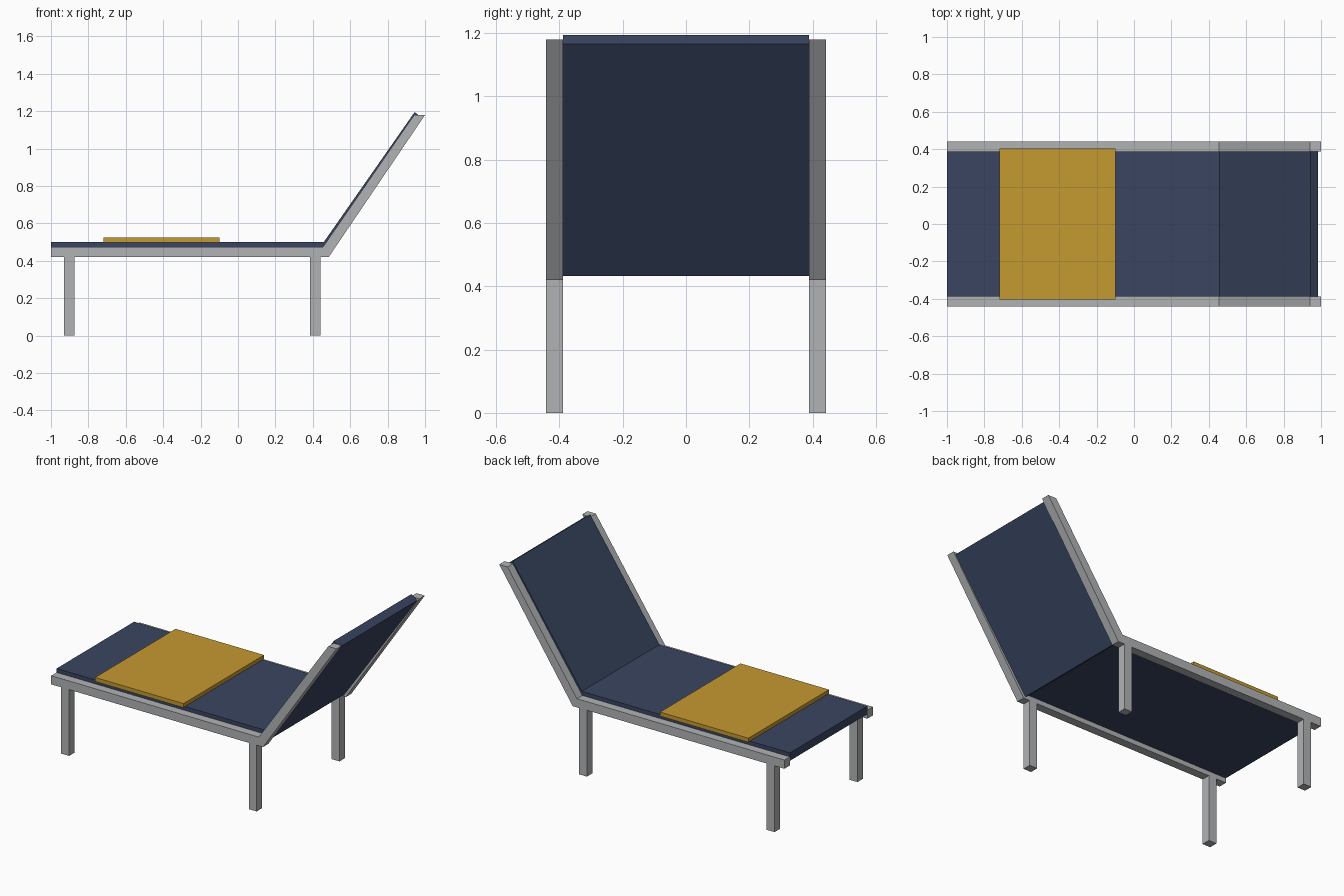
import bpy
import bmesh

cube = bpy.data.objects.get("Cube")
if cube:
    bpy.data.objects.remove(cube, do_unlink=True)


def material(name, color):
    mat = bpy.data.materials.new(name)
    mat.use_nodes = True
    mat.diffuse_color = (*color, 1)
    mat.node_tree.nodes["Principled BSDF"].inputs["Base Color"].default_value = (*color, 1)
    return mat


grey = material("grey metal", (0.44, 0.45, 0.46))
navy = material("navy fabric", (0.041, 0.060, 0.118))
gold = material("golden towel", (0.56, 0.32, 0.030))


def prism(name, profile, y0, y1, mat):
    """Extrude a side profile of (x, z) points from y0 to y1."""
    bm = bmesh.new()
    face = bm.faces.new([bm.verts.new((x, y0, z)) for x, z in profile])
    side = bmesh.ops.extrude_face_region(bm, geom=[face])
    verts = [g for g in side["geom"] if isinstance(g, bmesh.types.BMVert)]
    bmesh.ops.translate(bm, verts=verts, vec=(0, y1 - y0, 0))
    bmesh.ops.recalc_face_normals(bm, faces=bm.faces)
    mesh = bpy.data.meshes.new(name)
    bm.to_mesh(mesh)
    bm.free()
    mesh.materials.append(mat)
    obj = bpy.data.objects.new(name, mesh)
    bpy.context.collection.objects.link(obj)
    return obj


def box(name, x0, x1, y0, y1, z0, z1, mat):
    return prism(name, [(x0, z0), (x1, z0), (x1, z1), (x0, z1)], y0, y1, mat)


INNER, OUTER = 0.388, 0.442
RAIL_LOW, RAIL_TOP, BACK_TOP = 0.42, 0.475, 1.18

# Bent side rails (flat part and reclined part) and legs, on both sides
for side, s in (("left", 1), ("right", -1)):
    y0, y1 = sorted((s * INNER, s * OUTER))
    if s == 1:
        side = "rear"
    else:
        side = "front"
    prism(side + "_seat_rail",
          [(-1, RAIL_LOW), (0.485, RAIL_LOW), (0.455, RAIL_TOP), (-1, RAIL_TOP)],
          y0, y1, grey)
    prism(side + "_back_rail",
          [(0.485, RAIL_LOW), (1, BACK_TOP), (0.942, BACK_TOP), (0.455, RAIL_TOP)],
          y0, y1, grey)
    box(side + "_foot_leg", -0.93, -0.875, y0, y1, 0, RAIL_LOW, grey)
    box(side + "_head_leg", 0.385, 0.44, y0, y1, 0, RAIL_LOW, grey)

# Seat pad, reclined back pad and folded towel
box("seat_pad", -1, 0.46, -INNER, INNER, 0.45, 0.50, navy)
prism("back_pad", [(0.472, 0.432), (0.985, 1.166), (0.944, 1.195), (0.431, 0.461)],
      -INNER, INNER, navy)
box("towel", -0.72, -0.10, -0.403, 0.403, 0.498, 0.524, gold)
